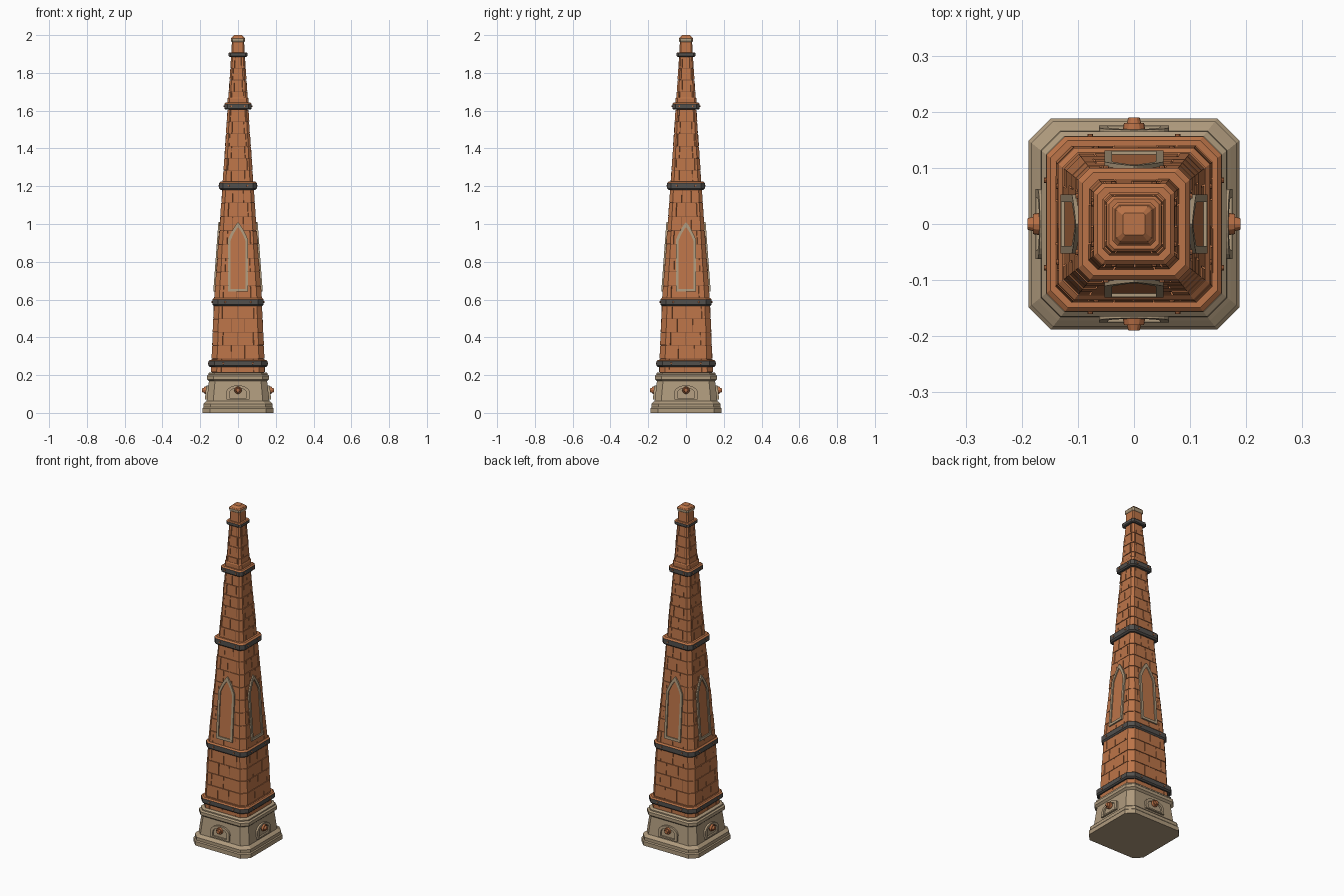
import bpy, bmesh, math, random
from mathutils import Matrix, Vector

random.seed(4)
if "Cube" in bpy.data.objects:
    bpy.data.objects.remove(bpy.data.objects["Cube"])


def material(name, r, g, b):
    m = bpy.data.materials.new(name)
    m.use_nodes = True
    m.diffuse_color = (r, g, b, 1)
    m.node_tree.nodes["Principled BSDF"].inputs["Base Color"].default_value = (r, g, b, 1)
    return m


BRICK = material("brick orange", 0.50, 0.175, 0.065)
MORTAR = material("mortar brown", 0.22, 0.08, 0.035)
STONE = material("tan stone", 0.43, 0.325, 0.205)
IRON = material("dark iron", 0.085, 0.079, 0.073)
COPPER = material("copper", 0.48, 0.16, 0.06)


def finish(name, bm, *mats):
    bmesh.ops.recalc_face_normals(bm, faces=bm.faces)
    me = bpy.data.meshes.new(name)
    bm.to_mesh(me)
    bm.free()
    for m in mats:
        me.materials.append(m)
    ob = bpy.data.objects.new(name, me)
    bpy.context.collection.objects.link(ob)
    return ob


def interp(table):
    def f(z):
        for (z0, a), (z1, b) in zip(table, table[1:]):
            if z <= z1:
                break
        return a + (b - a) * (z - z0) / (z1 - z0)
    return f


shaft = interp([(0.2, 0.142), (0.6, 0.125), (1.2, 0.081), (1.62, 0.053), (1.9, 0.034), (1.98, 0.031)])
pedestal = interp([(0.06, 0.166), (0.17, 0.154)])
CUT = 0.79  # flat part of each side, the rest is the chamfer


def turn(side, u, h, z):
    # point on one of the four sides, u along it and h outwards
    return Matrix.Rotation(side * math.pi / 2, 3, 'Z') @ Vector((u, -h, z))


def octagon(h, z):
    return [turn(s, e * h * CUT, h, z) for s in range(4) for e in (-1, 1)]


def loft(name, profile, mat, top_mat=None):
    # stacked chamfered squares, upward faces may take a second colour
    bm = bmesh.new()
    rings = [[bm.verts.new(p) for p in octagon(h, z)] for h, z in profile]
    for a, b in zip(rings, rings[1:]):
        for i in range(8):
            j = (i + 1) % 8
            bm.faces.new((a[i], a[j], b[j], b[i]))
    bm.faces.new(rings[0][::-1])
    bm.faces.new(rings[-1])
    bmesh.ops.recalc_face_normals(bm, faces=bm.faces)
    if top_mat:
        for f in bm.faces:
            f.material_index = int(f.normal.z > 0.3)
    return finish(name, bm, mat, top_mat or mat)


def strip(bm, path, z0, z1, out, depth):
    # one brick following a path of (side, share) points
    sections = []
    for s, share in path:
        quad = []
        for z, d in ((z0, -depth), (z0, out), (z1, out), (z1, -depth)):
            h = shaft(z) + d
            quad.append(bm.verts.new(turn(s, share * CUT * h, h, z)))
        sections.append(quad)
    for a, b in zip(sections, sections[1:]):
        for i in range(4):
            j = (i + 1) % 4
            bm.faces.new((a[i], a[j], b[j], b[i]))
    bm.faces.new(sections[0])
    bm.faces.new(sections[-1][::-1])


def courses(name, z0, z1, rows, joints):
    bm = bmesh.new()
    step = (z1 - z0) / rows
    for r in range(rows):
        lo, hi = z0 + r * step + 0.0015, z0 + (r + 1) * step - 0.0015
        g = 0.0016 / shaft(lo)
        cuts = [[j + random.uniform(-0.07, 0.07) for j in joints[r % 2]] for s in range(4)]
        for s in range(4):
            for a, b in zip(cuts[s], cuts[s][1:]):
                strip(bm, [(s, a + g), (s, b - g)], lo, hi, random.uniform(0, 0.002), 0.006)
            # corner brick reaches round to the next side
            t = (s + 1) % 4
            strip(bm, [(s, cuts[s][-1] + g), (s, 1), (t, -1), (t, cuts[t][0] - g)],
                  lo, hi, random.uniform(0, 0.002), 0.006)
    finish(name, bm, BRICK)


def arch(w, z0, spring, top, power, n=6):
    # arch outline: power 1 is round, 2 is a straight gable
    half = []
    for i in range(n + 1):
        a = i / n * math.pi / 2
        half.append((w * abs(math.cos(a)) ** power, spring + (top - spring) * math.sin(a) ** power))
    half[-1] = (0, top)
    left = [(-x, z) for x, z in reversed(half[:-1])]
    return [(-w, z0), (w, z0)] + half[1:] + left if z0 == spring else [(-w, z0), (w, z0)] + half + left


def border(bm, side, outer, inner, width, d0, d1):
    # raised border between two matching outlines
    def loop(pts, d):
        return [bm.verts.new(turn(side, u, width(z) + d, z)) for u, z in pts]
    loops = [loop(outer, d0), loop(outer, d1), loop(inner, d1), loop(inner, d0)]
    n = len(outer)
    for a, b in zip(loops, loops[1:]):
        for i in range(n):
            j = (i + 1) % n
            bm.faces.new((a[i], a[j], b[j], b[i]))


def panel(bm, side, pts, width, d):
    bm.faces.new([bm.verts.new(turn(side, u, width(z) + d, z)) for u, z in pts])


def peg(bm, side, u, z, h0, h1, r0, r1, n=12):
    mid = turn(side, u, (h0 + h1) / 2, z)
    # cone axis points away from the side
    rot = Matrix.Rotation(side * math.pi / 2, 4, 'Z') @ Matrix.Rotation(math.pi / 2, 4, 'X')
    bmesh.ops.create_cone(bm, cap_ends=True, segments=n, radius1=r0, radius2=r1,
                          depth=h1 - h0, matrix=Matrix.Translation(mid) @ rot)


# Stone pedestal
loft("pedestal", [(0.188, 0), (0.188, 0.024), (0.183, 0.03), (0.183, 0.048), (0.172, 0.058),
                  (0.166, 0.063), (0.154, 0.168), (0.165, 0.178), (0.165, 0.196),
                  (0.157, 0.203), (0.157, 0.21), (0.149, 0.215)], STONE)

# Mortar core and brick courses
loft("mortar_core", [(shaft(z) - 0.003, z) for z in (0.21, 0.6, 1.2, 1.62, 1.9, 1.97)], MORTAR)
wide = ([-0.75, 0, 0.75], [-0.38, 0.38])
narrow = ([-0.6, 0.6], [-0.85, 0, 0.85])
edges = ([-0.8, 0.8], [-0.6, 0.6])
courses("lower_bricks", 0.215, 0.57, 5, wide)
courses("middle_bricks", 0.60, 1.185, 8, wide)
courses("upper_bricks", 1.22, 1.605, 6, narrow)
courses("top_bricks", 1.64, 1.885, 4, edges)
loft("neck", [(shaft(1.9) + 0.001, 1.9), (shaft(1.97) + 0.001, 1.97)], BRICK)
loft("neck_step", [(0.056, 1.635), (0.056, 1.665), (0.053, 1.67)], BRICK)

# Iron bands with copper rivets
rivets = bmesh.new()
for name, h, lo, hi in (("base_band", 0.156, 0.243, 0.281), ("lower_band", 0.135, 0.566, 0.608),
                        ("middle_band", 0.1, 1.18, 1.225), ("upper_band", 0.072, 1.605, 1.642),
                        ("neck_band", 0.049, 1.885, 1.909)):
    b = (hi - lo) * 0.18
    t = min(shaft(hi), h - b) - 0.004
    loft(name, [(t, lo), (h - b, lo), (h, lo + b), (h, hi - b), (h - b, hi), (t, hi)], IRON, BRICK)
    if h > 0.06:
        for s in range(4):
            for e in (-1, 1):
                peg(rivets, s, e * h * 0.5, (lo + hi) / 2, h - 0.002, h + 0.004, 0.0055, 0.0045, 8)
finish("band_rivets", rivets, COPPER)

# Capstone
loft("cap_slab", [(0.030, 1.962), (0.036, 1.967), (0.038, 1.973), (0.038, 1.982), (0.034, 1.987)],
     STONE, BRICK)
loft("cap_top", [(0.034, 1.985), (0.030, 1.991), (0.020, 2.0)], BRICK)

# Pointed blind windows, arched plaques and knobs on all four sides
frames, panels, plaques, knobs, niches = (bmesh.new() for _ in range(5))
for s in range(4):
    outer = arch(0.053, 0.642, 0.915, 1.01, 1.7)
    inner = arch(0.039, 0.657, 0.91, 0.984, 1.7)
    border(frames, s, outer, inner, shaft, -0.006, 0.009)
    panel(panels, s, inner, shaft, 0.003)

    rim = arch(0.062, 0.072, 0.108, 0.146, 1)
    hole = arch(0.046, 0.08, 0.104, 0.132, 1)
    border(plaques, s, rim, hole, pedestal, -0.004, 0.011)
    panel(niches, s, hole, pedestal, 0.001)

    peg(knobs, s, 0, 0.12, 0.155, 0.170, 0.015, 0.015)
    peg(knobs, s, 0, 0.12, 0.168, 0.180, 0.020, 0.018)
    peg(knobs, s, 0, 0.12, 0.179, 0.190, 0.013, 0.010)
finish("window_frames", frames, STONE)
finish("window_panels", panels, BRICK)
finish("arched_plaques", plaques, STONE)
finish("plaque_panels", niches, STONE)
finish("knobs", knobs, COPPER)
